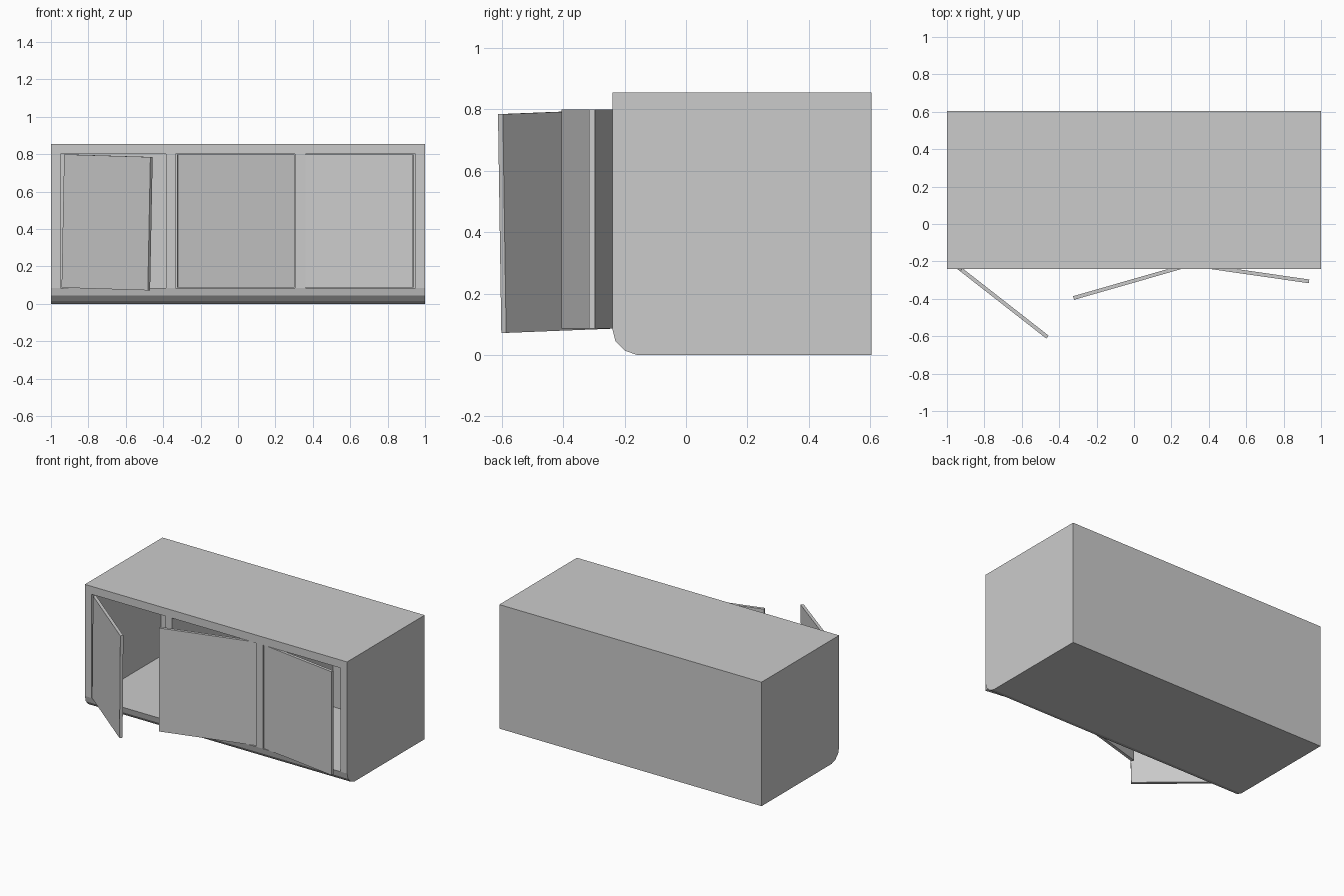
import bpy, bmesh
from math import radians, cos, sin
from mathutils import Matrix, Vector

if "Cube" in bpy.data.objects:
    bpy.data.objects.remove(bpy.data.objects["Cube"])


def mesh_object(name, bm):
    bmesh.ops.recalc_face_normals(bm, faces=bm.faces[:])
    mesh = bpy.data.meshes.new(name)
    bm.to_mesh(mesh)
    bm.free()
    obj = bpy.data.objects.new(name, mesh)
    bpy.context.collection.objects.link(obj)
    return obj


def box(name, lo, hi, matrix=Matrix()):
    lo, hi = Vector(lo), Vector(hi)
    bm = bmesh.new()
    bmesh.ops.create_cube(bm, size=1)
    size = Matrix.Diagonal((*(hi - lo), 1))
    bm.transform(matrix @ Matrix.Translation((lo + hi) / 2) @ size)
    return mesh_object(name, bm)


# Cabinet body: side profile with rounded lower front edge, extruded along x
profile = [(-0.24, 0.855), (-0.24, 0.085), (-0.23, 0.045), (-0.20, 0.014),
           (-0.16, 0.0), (0.605, 0.0), (0.605, 0.855)]
bm = bmesh.new()
face = bm.faces.new([bm.verts.new((-1, y, z)) for y, z in profile])
ext = bmesh.ops.extrude_face_region(bm, geom=[face])
bmesh.ops.translate(bm, vec=(2, 0, 0),
                    verts=[v for v in ext["geom"] if isinstance(v, bmesh.types.BMVert)])
body = mesh_object("cabinet_body", bm)

# Three compartments hollowed out, leaving two dividers
FLOOR, CEILING, BACK = 0.085, 0.80, 0.52
for i, (x0, x1) in enumerate([(-0.95, -0.385), (-0.335, 0.305), (0.36, 0.95)]):
    cutter = box(f"compartment_cutter_{i}", (x0, -0.4, FLOOR), (x1, BACK, CEILING))
    cutter.hide_render = True
    cutter.hide_viewport = True
    mod = body.modifiers.new(f"compartment_{i}", "BOOLEAN")
    mod.operation = "DIFFERENCE"
    mod.solver = "EXACT"
    mod.object = cutter


# Doors swung open about their hinges; the left one sags slightly
def door(name, hinge, length, swing, sag=0):
    place = (Matrix.Translation((*hinge, FLOOR + 0.001))
             @ Matrix.Rotation(radians(swing), 4, "Z")
             @ Matrix.Rotation(radians(sag), 4, "Y"))
    return box(name, (0, -0.01, 0), (length, 0.01, CEILING - FLOOR - 0.002), place)


door("left_door", (-0.937, -0.234), 0.585, -38, 1.4)
door("middle_door", (0.30, -0.217), 0.648, 196)
door("right_door", (0.362, -0.224), 0.58, -8.2)
